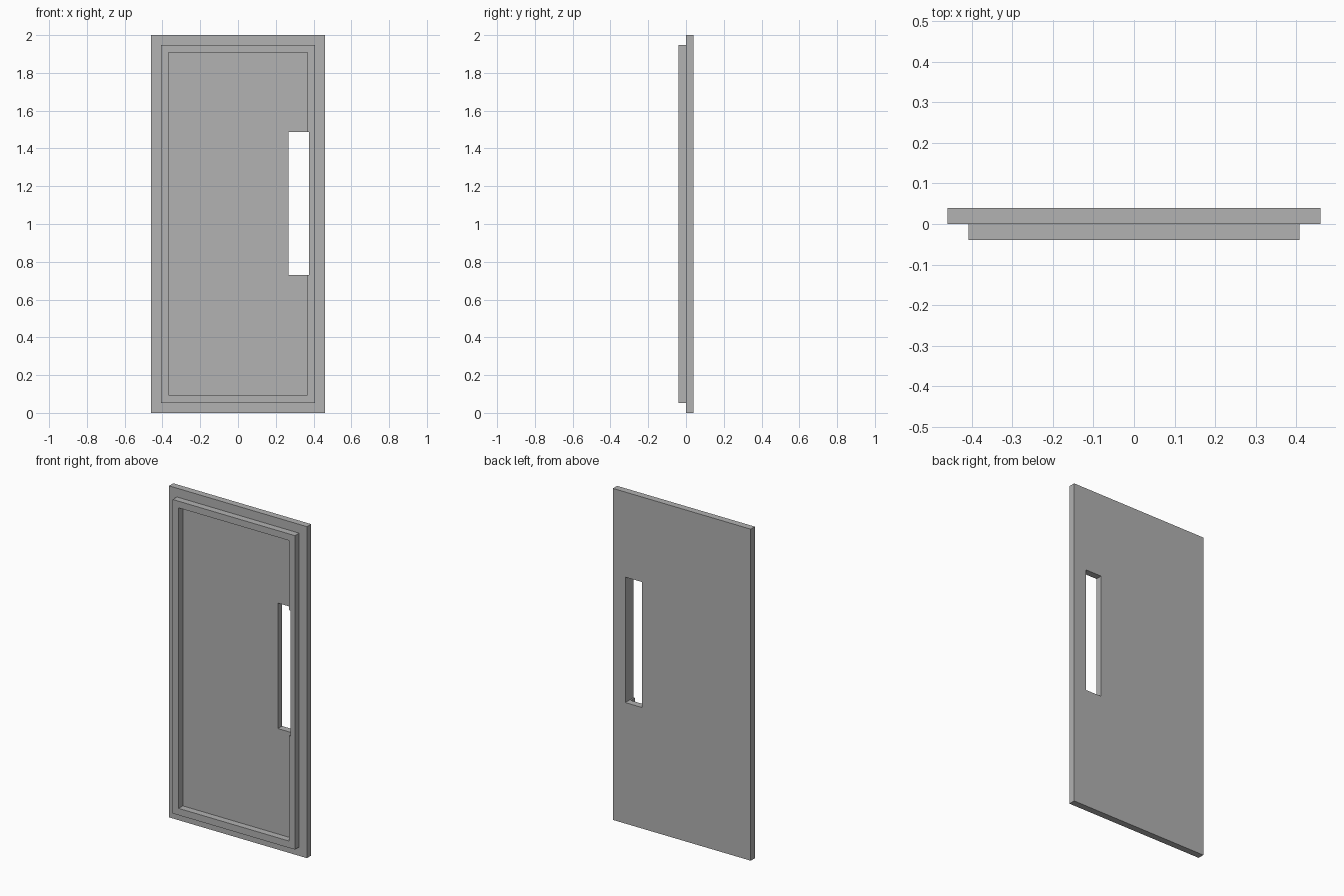
import bpy
import bmesh

cube = bpy.data.objects.get("Cube")
if cube:
    bpy.data.objects.remove(cube, do_unlink=True)

# Single grey material
grey = bpy.data.materials.new("plain_grey")
grey.use_nodes = True
colour = (0.445, 0.445, 0.445, 1.0)
grey.diffuse_color = colour
grey.node_tree.nodes["Principled BSDF"].inputs["Base Color"].default_value = colour


def box(name, x, y, z):
    """Flat-faced box from (min, max) ranges on each axis."""
    bm = bmesh.new()
    bmesh.ops.create_cube(bm, size=1.0)
    for v in bm.verts:
        v.co = [r[1] if c > 0 else r[0] for c, r in zip(v.co, (x, y, z))]
    mesh = bpy.data.meshes.new(name)
    bm.to_mesh(mesh)
    bm.free()
    mesh.materials.append(grey)
    obj = bpy.data.objects.new(name, mesh)
    bpy.context.collection.objects.link(obj)
    return obj


def cut(target, cutter):
    """Subtract the cutter and bake the result."""
    mod = target.modifiers.new("cut", 'BOOLEAN')
    mod.operation = 'DIFFERENCE'
    mod.solver = 'EXACT'
    mod.object = cutter
    bpy.context.view_layer.objects.active = target
    bpy.ops.object.modifier_apply(modifier=mod.name)


# Door slab and the raised rim on its front
door_panel = box("door_panel", (-0.46, 0.46), (0, 0.04), (0, 2))
raised_rim = box("raised_rim", (-0.408, 0.408), (-0.04, 0), (0.053, 1.947))

# Recess inside the rim, and the handle slot through both parts
recess = box("recess_cutter", (-0.368, 0.368), (-0.1, 0.1), (0.094, 1.907))
slot = box("slot_cutter", (0.267, 0.377), (-0.1, 0.1), (0.73, 1.487))

cut(raised_rim, recess)
for part in (door_panel, raised_rim):
    cut(part, slot)

for helper in (recess, slot):
    bpy.data.objects.remove(helper, do_unlink=True)
